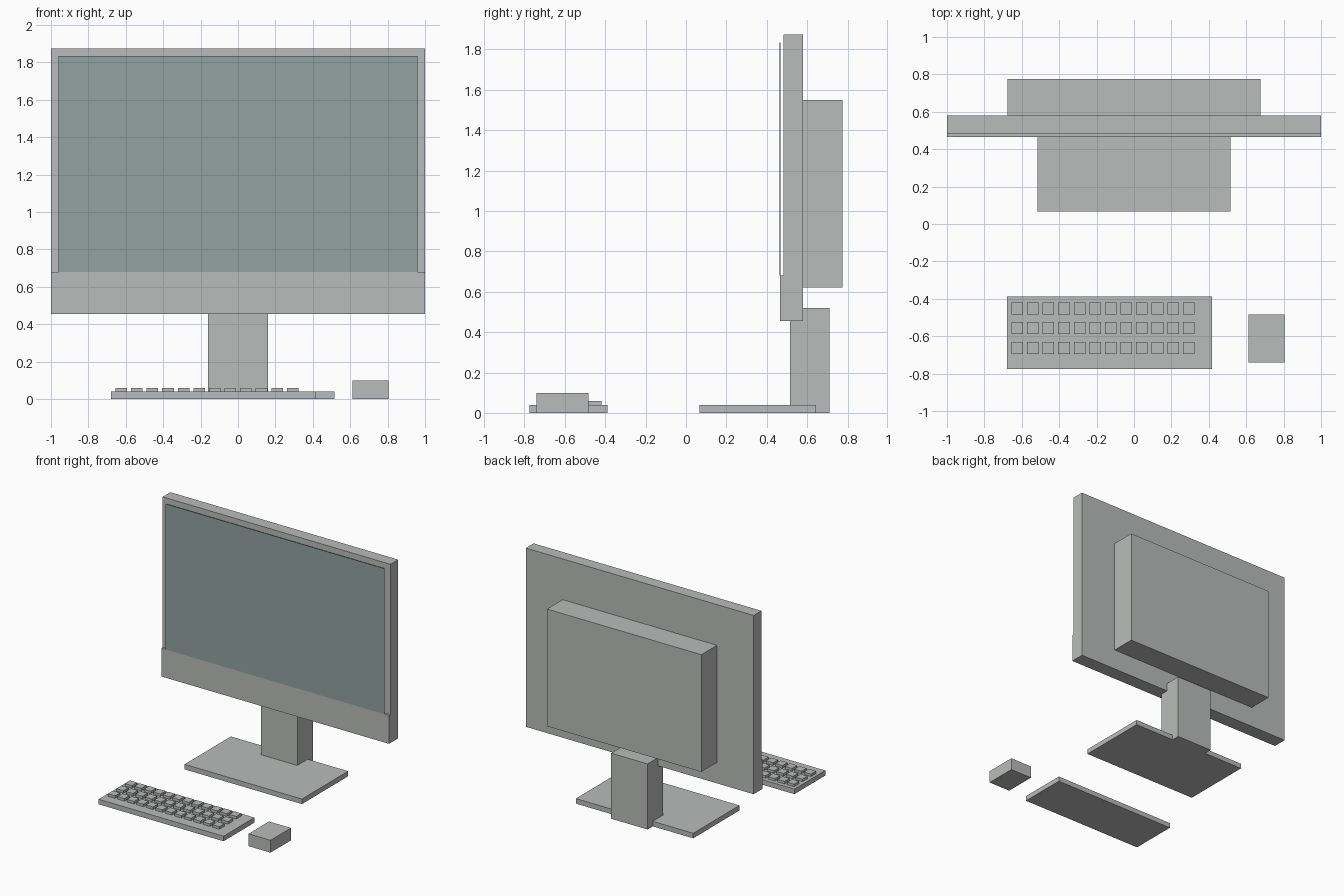
import bpy, bmesh

if "Cube" in bpy.data.objects:
    bpy.data.objects.remove(bpy.data.objects["Cube"])


def material(name, rgb):
    m = bpy.data.materials.new(name)
    m.diffuse_color = (*rgb, 1.0)
    m.use_nodes = True
    m.node_tree.nodes["Principled BSDF"].inputs["Base Color"].default_value = m.diffuse_color
    return m


GREY = material("light_grey", (0.49, 0.505, 0.495))
GLASS = material("screen_teal_grey", (0.283, 0.362, 0.352))


def finish(name, bm, mat):
    bmesh.ops.recalc_face_normals(bm, faces=bm.faces)
    me = bpy.data.meshes.new(name)
    bm.to_mesh(me)
    bm.free()
    me.materials.append(mat)
    ob = bpy.data.objects.new(name, me)
    bpy.context.collection.objects.link(ob)
    return ob


def add_box(bm, x, y, z):
    vs = bmesh.ops.create_cube(bm, size=1.0)["verts"]
    for v in vs:
        v.co = [lo + (c + 0.5) * (hi - lo) for c, (lo, hi) in zip(v.co, (x, y, z))]


def box(name, x, y, z, mat=GREY):
    bm = bmesh.new()
    add_box(bm, x, y, z)
    return finish(name, bm, mat)


# Monitor case: side profile with a thicker chin, extruded along x
profile = [(0.466, 0.455), (0.58, 0.455), (0.58, 1.873),
           (0.483, 1.873), (0.483, 0.68), (0.466, 0.68)]
bm = bmesh.new()
face = bm.faces.new([bm.verts.new((-1, y, z)) for y, z in profile])
ext = bmesh.ops.extrude_face_region(bm, geom=[face])["geom"]
bmesh.ops.translate(bm, vec=(2, 0, 0),
                    verts=[g for g in ext if isinstance(g, bmesh.types.BMVert)])
finish("monitor_case", bm, GREY)

# Screen plate standing just ahead of the case, flush with the chin
box("screen", (-0.96, 0.96), (0.464, 0.468), (0.68, 1.835), GLASS)

# Rear housing and stand
box("rear_housing", (-0.677, 0.677), (0.58, 0.775), (0.62, 1.55))
box("stand_column", (-0.16, 0.16), (0.515, 0.71), (0.0, 0.52))
box("stand_base", (-0.515, 0.515), (0.066, 0.645), (0.0, 0.04))

# Keyboard with a 12 x 3 grid of keys
box("keyboard_base", (-0.68, 0.416), (-0.775, -0.388), (0.0, 0.04))
bm = bmesh.new()
for row in range(3):
    for col in range(12):
        cx, cy = -0.624 + col * 0.0833, -0.451 - row * 0.106
        add_box(bm, (cx - 0.031, cx + 0.031), (cy - 0.032, cy + 0.032), (0.038, 0.06))
finish("keyboard_keys", bm, GREY)

# Mouse
box("mouse", (0.611, 0.804), (-0.74, -0.484), (0.0, 0.098))
